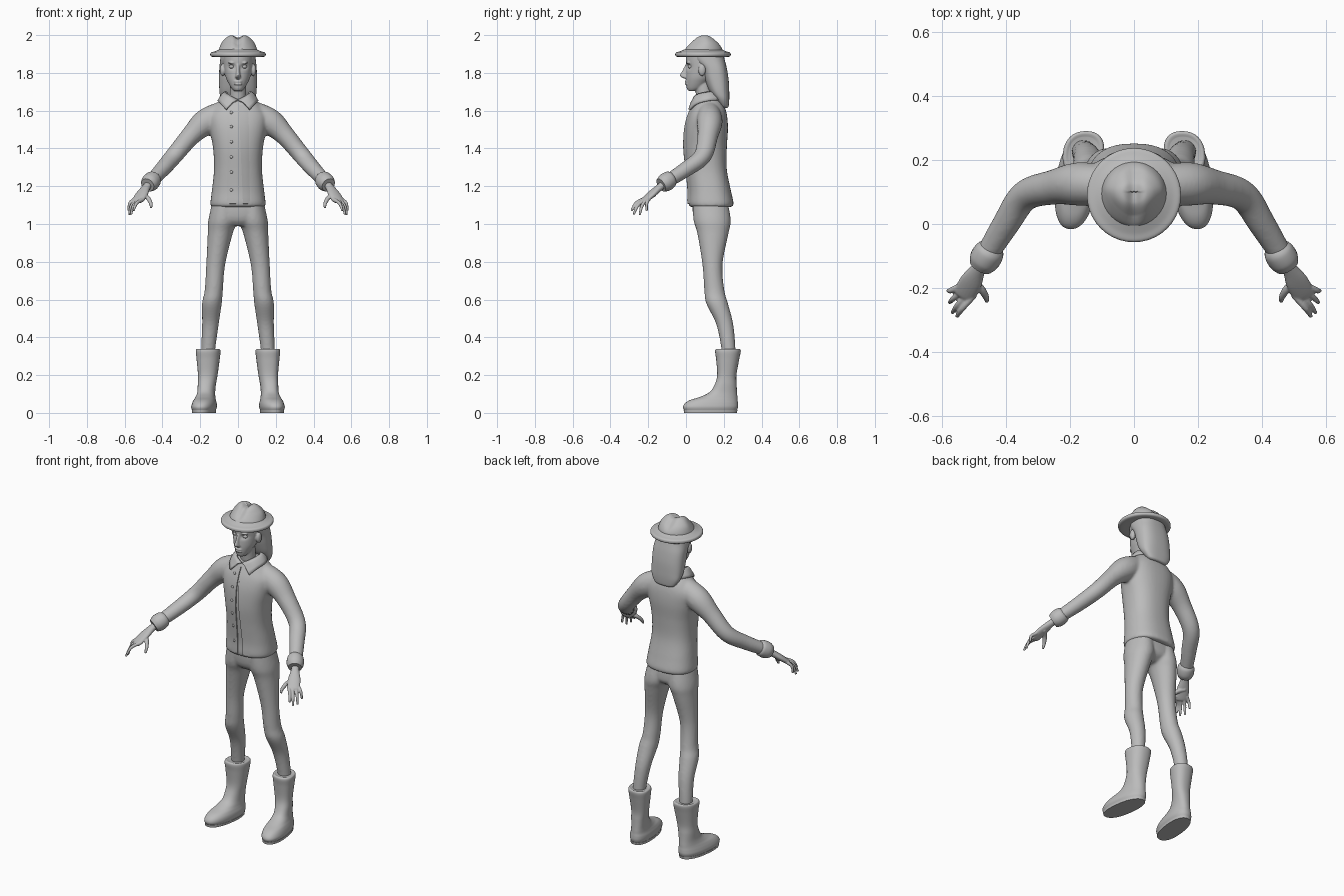
import bpy, bmesh
from math import sin, cos, pi, exp, radians
from mathutils import Vector

cube = bpy.data.objects.get("Cube")
if cube:
    bpy.data.objects.remove(cube, do_unlink=True)

grey = bpy.data.materials.new("clay_grey")
grey.use_nodes = True
grey.diffuse_color = (0.5, 0.5, 0.5, 1)
grey.node_tree.nodes["Principled BSDF"].inputs["Base Color"].default_value = (0.5, 0.5, 0.5, 1)


# ---- helpers ----
def spline(keys, steps=6):
    """Smooth curve through the keys, of any dimension."""
    k = [Vector(p) for p in keys]
    k = [k[0]] + k + [k[-1]]
    out = []
    for a, b, c, d in zip(k, k[1:], k[2:], k[3:]):
        for i in range(steps):
            t = i / steps
            out.append(b + (c - a) * (t / 2) + (a * 2 - b * 5 + c * 4 - d) * (t * t / 2)
                       + (b * 3 - a - c * 3 + d) * (t ** 3 / 2))
    return out + [k[-1]]


def signed_pow(v, p):
    return abs(v) ** p * (1 if v > 0 else -1)


def stack(keys, power=2, skew=0, sides=40):
    """Level rings from keys of height, centre x, half width, front y, back y."""
    rows = []
    for z, cx, hw, front, back in spline(keys):
        ring = []
        for i in range(sides):
            a = 2 * pi * i / sides
            dy = signed_pow(sin(a), 2 / power) * (back - front) / 2
            x = cx + signed_pow(cos(a), 2 / power) * hw + skew * dy
            ring.append(Vector((x, (front + back) / 2 + dy, z)))
        rows.append(ring)
    return rows


def tube(keys, sides=20):
    """Rings square to a path, from keys of x, y, z, half width, half depth."""
    pts = spline(keys)
    rows = []
    for i, p in enumerate(pts):
        d = (pts[min(i + 1, len(pts) - 1)] - pts[max(i - 1, 0)]).to_3d().normalized()
        side = d.cross(Vector((0, 0.01, 1))).normalized()
        up = side.cross(d)
        angles = [2 * pi * j / sides for j in range(sides)]
        rows.append([Vector(p[:3]) + side * (cos(a) * p[3]) + up * (sin(a) * p[4]) for a in angles])
    return rows


def ball(c, r, sides=16):
    rows = []
    for i in range(12):
        t = pi * (i + 0.2) / 11.4
        rows.append([Vector((c[0] + r[0] * sin(t) * cos(a), c[1] + r[1] * sin(t) * sin(a),
                             c[2] + r[2] * cos(t))) for a in [2 * pi * j / sides for j in range(sides)]])
    return rows


def flip(rows):
    return [[Vector((-p.x, p.y, p.z)) for p in ring] for ring in rows]


def both(parts):
    return parts + [flip(p) for p in parts]


def build(name, parts, voxel=0, smooth=0, sheet=False):
    """Make one object from ring stacks; a voxel size blends them together."""
    bm = bmesh.new()
    for rows in parts:
        grid = [[bm.verts.new(p) for p in ring] for ring in rows]
        n = len(grid[0])
        for r, s in zip(grid, grid[1:]):
            for j in range(n - 1 if sheet else n):
                bm.faces.new((r[j], r[(j + 1) % n], s[(j + 1) % n], s[j]))
        if not sheet:
            bm.faces.new(grid[0])
            bm.faces.new(grid[-1])
    bmesh.ops.recalc_face_normals(bm, faces=bm.faces)
    mesh = bpy.data.meshes.new(name)
    bm.to_mesh(mesh)
    bm.free()
    mesh.shade_smooth()
    mesh.set_sharp_from_angle(angle=radians(50))
    mesh.materials.append(grey)
    ob = bpy.data.objects.new(name, mesh)
    bpy.context.collection.objects.link(ob)
    if voxel:
        mod = ob.modifiers.new("blend", 'REMESH')
        mod.mode, mod.voxel_size, mod.use_smooth_shade = 'VOXEL', voxel, True
        mod = ob.modifiers.new("soften", 'SMOOTH')
        mod.factor, mod.iterations = 0.5, smooth
    return ob


def pair(name, parts, **kw):
    build("left_" + name, parts, **kw)
    build("right_" + name, [flip(p) for p in parts], **kw)


# ---- trousers ----
leg = stack([(1.12, .07, .065, .035, .22), (1.02, .08, .077, .04, .237), (.95, .094, .066, .06, .225),
             (.785, .118, .05, .087, .193), (.65, .128, .048, .097, .203), (.58, .138, .052, .107, .222),
             (.47, .146, .044, .16, .25), (.34, .157, .037, .187, .262), (.28, .157, .035, .19, .26)])
hips = stack([(1.14, 0, .13, .035, .215), (1.07, 0, .145, .035, .225), (1.02, 0, .13, .045, .22),
              (.99, 0, .07, .07, .18)], power=2.4)
build("trousers", both([leg]) + [hips], voxel=.008, smooth=5)

# ---- boots ----
boot = stack([(.01, .18, .058, -.008, .268), (.03, .18, .064, -.016, .275), (.05, .178, .062, -.006, .275),
              (.068, .176, .056, .022, .273), (.085, .172, .05, .075, .272), (.11, .168, .046, .125, .27),
              (.15, .165, .047, .152, .268), (.2, .16, .051, .165, .267), (.28, .158, .06, .16, .281),
              (.325, .158, .064, .154, .29), (.338, .158, .058, .16, .285), (.335, .158, .046, .175, .272)],
             power=2.3, skew=-.12)
sole = stack([(0, .18, .06, -.01, .27), (.014, .18, .061, -.012, .272)], power=2.3, skew=-.12)
pair("boot", [boot])
pair("boot_sole", [sole])

# ---- jacket with sleeves ----
torso = stack([(1.09, 0, .14, .022, .243), (1.11, 0, .146, .013, .252), (1.18, 0, .138, .014, .237),
               (1.29, 0, .127, .003, .216), (1.4, 0, .132, -.008, .216), (1.5, 0, .15, -.004, .222),
               (1.57, 0, .155, .012, .218), (1.62, 0, .125, .034, .205), (1.66, 0, .09, .055, .18),
               (1.68, 0, .06, .07, .16)], power=2.4)
sleeve = tube([(.07, .12, 1.59, .06, .065), (.17, .125, 1.54, .068, .07), (.25, .115, 1.467, .055, .053),
               (.34, .088, 1.36, .048, .046), (.4, 0, 1.29, .043, .041), (.465, -.105, 1.222, .035, .035)])
jacket = build("jacket", both([sleeve]) + [torso], voxel=.008, smooth=6)

# ---- cuffs ----
cuff = tube([(.442, -.07, 1.245, .034, .034), (.45, -.085, 1.236, .046, .046),
             (.467, -.112, 1.218, .048, .048), (.479, -.132, 1.206, .038, .038)])
pair("cuff", [cuff])

# ---- front panels and buttons, laid on the jacket ----
bpy.context.view_layer.update()
surface = jacket.evaluated_get(bpy.context.evaluated_depsgraph_get())


def front_y(x, z):
    hit, point, _, _ = surface.ray_cast(Vector((x, -1, z)), Vector((0, 1, 0)))
    return point.y if hit else .04


def panel(outer, top, bottom):
    rows = []
    for i in range(31):
        z = 1.63 - .54 * i / 30
        edge = top + (bottom - top) * i / 30
        row = []
        for t in (0, .35, .7, 1, 1):
            x = outer + (edge - outer) * t
            row.append(Vector((x, front_y(x, z) + .003 - .01 * t, z)))
        row[-1].y += .012
        rows.append(row)
    return rows


build("right_front_panel", [panel(-.08, -.004, -.01)], sheet=True)
build("left_front_panel", [panel(.08, .004, .027)], sheet=True)
for i, z in enumerate((1.59, 1.515, 1.435, 1.355, 1.275, 1.18)):
    build("button_%d" % (i + 1), [ball((-.035, front_y(-.035, z) - .004, z), (.008, .005, .008))])

# ---- collar ----
top = spline([(0, .04, 1.655), (.045, .055, 1.68), (.066, .11, 1.695), (.04, .155, 1.7), (0, .165, 1.7)])
low = spline([(.063, .018, 1.605), (.09, .055, 1.635), (.102, .12, 1.652), (.06, .185, 1.655), (0, .2, 1.655)])
flap = [[a, a.lerp(b, .4) + Vector((0, 0, .01)), a.lerp(b, .8) + Vector((0, 0, .005)), b]
        for a, b in zip(top, low)]
collar = build("collar", both([flap]), sheet=True)
collar.modifiers.new("thickness", 'SOLIDIFY').thickness = .012
collar.modifiers["thickness"].offset = 0

# ---- hands ----
palm = tube([(.46, -.1, 1.225, .022, .02), (.485, -.138, 1.195, .023, .019), (.508, -.18, 1.16, .035, .018),
             (.53, -.22, 1.125, .035, .014), (.536, -.23, 1.117, .026, .008)])
fingers = [tube([(.515, -.17, 1.155, .014, .013), (.48, -.2, 1.14, .013, .012),
                 (.462, -.228, 1.11, .01, .01), (.46, -.242, 1.085, .006, .006)], 12)]
tips = ((.553, -.289, 1.07), (.567, -.277, 1.05), (.576, -.245, 1.047), (.58, -.208, 1.07))
for i, tip in enumerate(tips):
    k = (i - 1.5) * .018
    base = Vector((.522 + .87 * k, -.208 + .5 * k, 1.133))
    tip = Vector(tip)
    joint = base.lerp(tip, .55) + Vector((.008, -.006, .012))
    fingers.append(tube([(*base, .01, .01), (*joint, .009, .009), (*tip, .006, .006)], 12))
pair("hand", [palm] + fingers, voxel=.0035, smooth=2)

# ---- head, neck and face ----
skull = stack([(1.705, 0, .022, .012, .06), (1.72, 0, .036, .004, .095), (1.75, 0, .053, .001, .125),
               (1.78, 0, .066, 0, .155), (1.83, 0, .077, .001, .19), (1.88, 0, .081, 0, .2),
               (1.92, 0, .08, .01, .195), (1.95, 0, .055, .04, .16)])
for ring in skull:
    for p in ring:
        if p.y < .05:  # eye sockets
            p.y += .013 * exp(-((abs(p.x) - .032) / .017) ** 2 - ((p.z - 1.833) / .013) ** 2)
nose = stack([(1.768, 0, .009, -.006, .03), (1.777, 0, .016, -.024, .03), (1.788, 0, .013, -.033, .03),
              (1.81, 0, .01, -.02, .03), (1.845, 0, .01, -.003, .03)])
neck = tube([(0, .11, 1.6, .05, .05), (0, .1, 1.66, .044, .044), (0, .09, 1.75, .043, .046)])
lips = [ball((0, .005, z), (.023, .012, .006)) for z in (1.754, 1.741)]
brow_ear = [ball((.034, .012, 1.853), (.02, .011, .006)), ball((.082, .085, 1.815), (.014, .02, .032))]
build("head", [skull, nose, neck] + lips + both(brow_ear), voxel=.004, smooth=2)
pair("eye", [ball((.033, .025, 1.833), (.015, .015, .011))])

# ---- hair ----
hair = stack([(1.615, 0, .05, .19, .22), (1.625, 0, .068, .18, .226), (1.66, 0, .09, .155, .229),
              (1.7, 0, .098, .125, .229), (1.76, 0, .1, .1, .226), (1.82, 0, .099, .08, .217),
              (1.87, 0, .094, .04, .205), (1.92, 0, .088, .03, .193)], power=2.6)
build("hair", [hair])

# ---- hat ----
crown = stack([(1.9, 0, .104, -.01, .195), (1.93, 0, .1, -.005, .192), (1.96, 0, .088, .017, .175),
               (1.985, 0, .066, .042, .148), (1.998, 0, .044, .06, .13), (2.002, 0, .022, .075, .115),
               (2.002, 0, .004, .093, .098)])
for ring in crown:
    for p in ring:  # crease along the top and pinch at the front
        height = min(max((p.z - 1.92) / .05, 0), 1)
        p.x *= 1 - .3 * height * min(max((.11 - p.y) / .1, 0), 1)
        p.z -= .022 * height * exp(-(p.x / .022) ** 2) * (1 if p.y < .1 else .7)
build("hat_crown", [crown])
profile = [(1.885, .085), (1.884, .125), (1.888, .143), (1.898, .147), (1.908, .142), (1.915, .12), (1.928, .09)]
brim = stack([(z, 0, r, .09 - r, .09 + r) for z, r in profile])
build("hat_brim", [brim])
